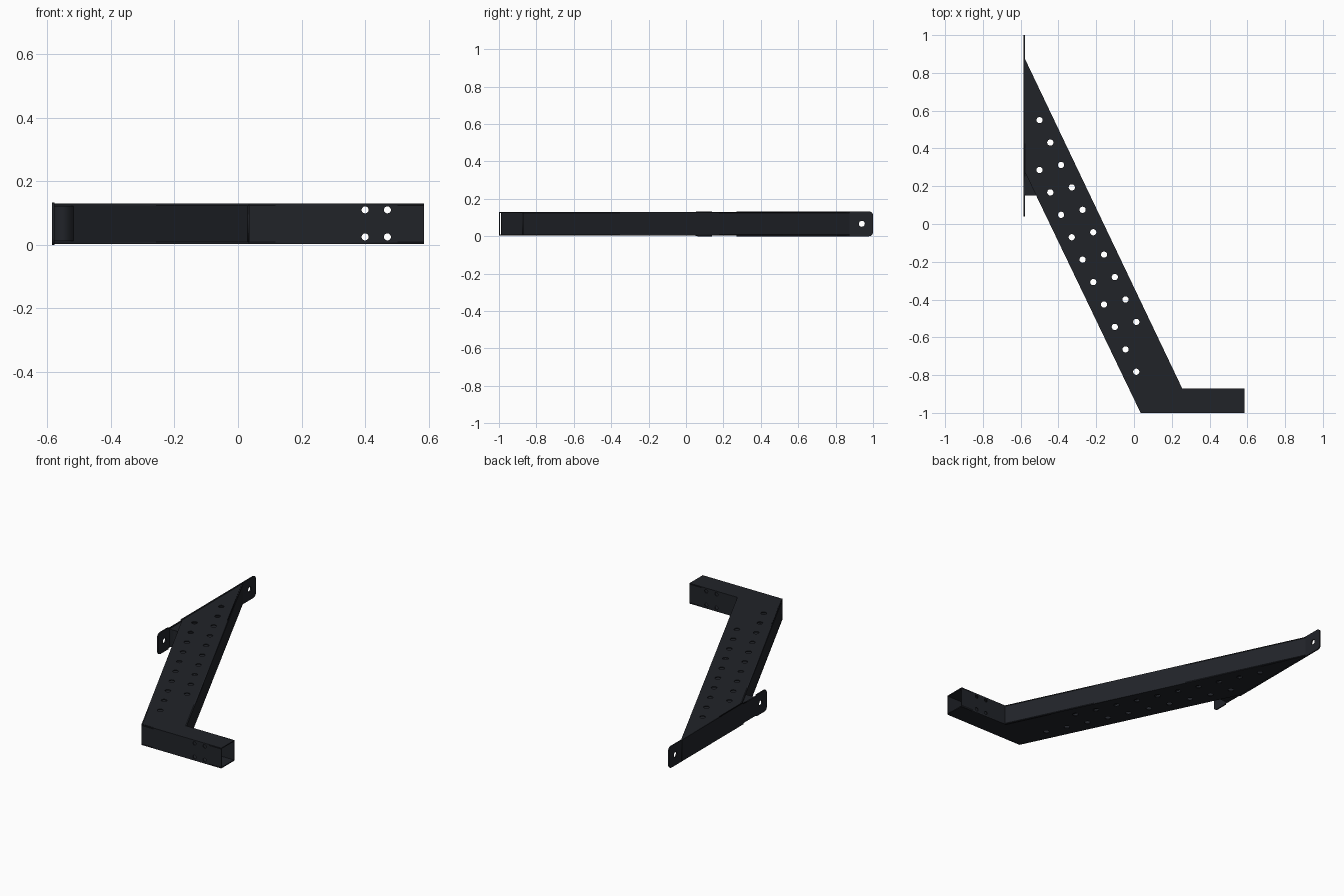
import bpy
from math import sin, cos, pi
from mathutils import Vector, Matrix

if "Cube" in bpy.data.objects:
    bpy.data.objects.remove(bpy.data.objects["Cube"])

X, Y, Z = Vector((1, 0, 0)), Vector((0, 1, 0)), Vector((0, 0, 1))
T = 0.006                      # sheet thickness
Z0, Z1 = 0.003, 0.13           # tube bottom and top

steel = bpy.data.materials.new("dark_steel")
steel.diffuse_color = (0.015, 0.017, 0.022, 1)
steel.use_nodes = True
steel.node_tree.nodes["Principled BSDF"].inputs["Base Color"].default_value = steel.diffuse_color


def arc(cx, cy, r, a0, a1, n):
    return [(cx + r * cos(a0 + (a1 - a0) * i / n), cy + r * sin(a0 + (a1 - a0) * i / n))
            for i in range(n + 1)]


def rect(x0, y0, x1, y1):
    return [(x0, y0), (x1, y0), (x1, y1), (x0, y1)]


def plate(name, outline, holes, radius, thick, origin, xdir=X, ydir=Y):
    """Flat sheet with round holes, centred on its mid-plane."""
    cu = bpy.data.curves.new(name, 'CURVE')
    cu.dimensions, cu.fill_mode, cu.extrude = '2D', 'BOTH', thick / 2
    loops = [outline] + [arc(x, y, radius, 0, 2 * pi, 24)[:-1] for x, y in holes]
    for pts in loops:
        s = cu.splines.new('POLY')
        s.points.add(len(pts) - 1)
        for p, (x, y) in zip(s.points, pts):
            p.co = (x, y, 0, 1)
        s.use_cyclic_u = True
    ob = bpy.data.objects.new(name, cu)
    bpy.context.collection.objects.link(ob)
    m = Matrix((xdir, ydir, xdir.cross(ydir))).transposed().to_4x4()
    m.translation = Vector(origin)
    ob.matrix_world = m
    cu.materials.append(steel)
    bpy.ops.object.select_all(action='DESELECT')
    ob.select_set(True)
    bpy.context.view_layer.objects.active = ob
    bpy.ops.object.convert(target='MESH')
    return bpy.context.object


# Perforated top and bottom of the slanted beam
beam = [(-0.58, 0.88), (-0.58, 0.28), (0.035, -1), (0.035, -0.87), (0.255, -0.87)]
beam_holes = [(-0.5 + 0.0569 * i, y - 0.1187 * i) for y in (0.286, 0.55) for i in range(10)]
foot = rect(0.035, -1, 0.585, -0.87)
for side, z in (("bottom", Z0 + T / 2), ("top", Z1 - T / 2)):
    plate("beam_" + side, beam, beam_holes, 0.0165, T, (0, 0, z))
    plate("foot_" + side, foot, [], 0, T, (0, 0, z))

# Side walls of the slanted beam
for name, a, b, inward in (("beam_inner_wall", (-0.58, 0.28, 0), (0.03, -0.989, 0), -1),
                           ("beam_outer_wall", (-0.58, 0.88, 0), (0.255, -0.87, 0), 1)):
    a, b = Vector(a), Vector(b)
    d = (b - a).normalized()
    plate(name, rect(0, Z0, (b - a).length, Z1), [], 0, T,
          a + d.cross(Z) * inward * T / 2, d, Z)

# Front and back walls of the foot tube, with bolt holes
bolts = [(x, z) for x in (0.4, 0.47) for z in (0.025, 0.11)]
for name, y in (("foot_front_wall", -1 + T / 2), ("foot_back_wall", -0.87 - T / 2)):
    plate(name, rect(0.035, Z0, 0.585, Z1), bolts, 0.011, T, (0, y, 0), X, Z)

# Mounting plate with rounded ends and a slightly narrowed neck
H, R = 0.133, 0.022
mount = (arc(0.04 + R, R, R, pi, 1.5 * pi, 6)
         + [(0.14, 0), (0.14, 0.007), (0.27, 0.007), (0.27, 0)]
         + arc(1 - R, R, R, -pi / 2, 0, 6)
         + arc(1 - R, H - R, R, 0, pi / 2, 6)
         + [(0.27, H), (0.27, H - 0.007), (0.14, H - 0.007), (0.14, H)]
         + arc(0.04 + R, H - R, R, pi / 2, pi, 6))
plate("mounting_plate", mount, [(0.1, H / 2), (0.94, H / 2)], 0.016, 0.008,
      (-0.581, 0, 0), Y, Z)

# Wedge bracing the lower mounting tab against the beam
plate("gusset", [(-0.58, 0.15), (-0.5175, 0.15), (-0.58, 0.28)], [], 0, 0.11, (0, 0, 0.0665))
